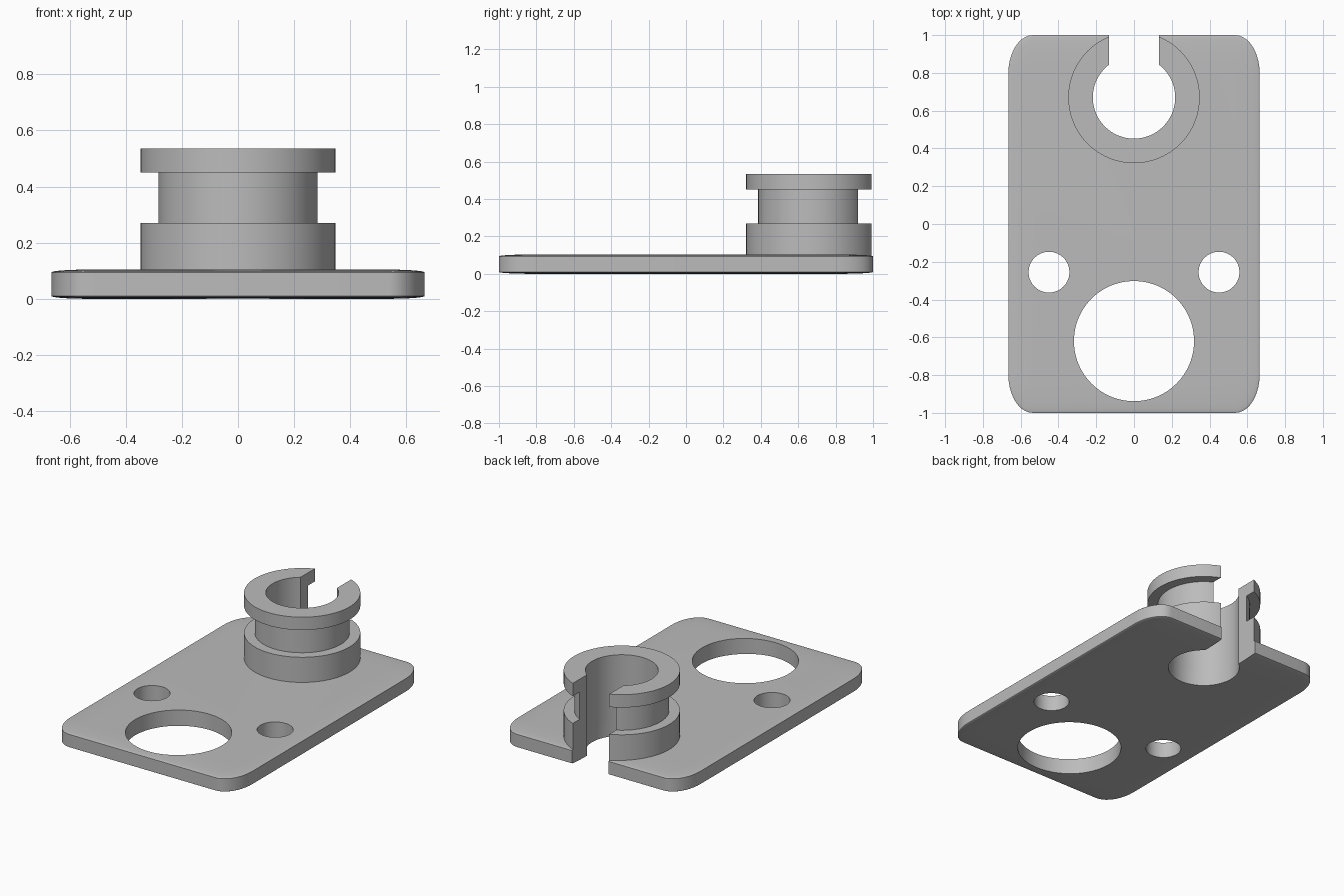
import bpy, bmesh, math
from mathutils import Matrix, Vector

default = bpy.data.objects.get("Cube")
if default:
    bpy.data.objects.remove(default, do_unlink=True)

# Single grey material
grey = bpy.data.materials.new("plain grey")
grey.use_nodes = True
GREY = (0.5, 0.5, 0.5, 1)
grey.diffuse_color = GREY
grey.node_tree.nodes["Principled BSDF"].inputs["Base Color"].default_value = GREY

SEGMENTS = 96
COLLAR_Y = 0.67
THICK = 0.104


def add_object(name, bm):
    bmesh.ops.recalc_face_normals(bm, faces=bm.faces)
    mesh = bpy.data.meshes.new(name)
    bm.to_mesh(mesh)
    bm.free()
    mesh.materials.append(grey)
    obj = bpy.data.objects.new(name, mesh)
    bpy.context.collection.objects.link(obj)
    return obj


def box(name, size, centre):
    bm = bmesh.new()
    bmesh.ops.create_cube(bm, size=1, matrix=Matrix.Translation(centre) @ Matrix.Diagonal((*size, 1)))
    return add_object(name, bm)


def cylinder(name, radius, x, y):
    bm = bmesh.new()
    bmesh.ops.create_cone(bm, cap_ends=True, segments=SEGMENTS, radius1=radius, radius2=radius,
                          depth=2, matrix=Matrix.Translation((x, y, 0.3)))
    return add_object(name, bm)


def rounded_plate(name, half, radii):
    # Bevel in a space where the elliptical rounding is circular, then scale back
    bm = bmesh.new()
    stretch = [2 * h / r for h, r in zip(half, radii)]
    bmesh.ops.create_cube(bm, size=1, matrix=Matrix.Diagonal((*stretch, 1)))
    bmesh.ops.bevel(bm, geom=bm.edges[:], offset=1, offset_type='OFFSET', segments=10,
                    profile=0.5, affect='EDGES')
    bmesh.ops.scale(bm, vec=Vector(radii), verts=bm.verts)
    bmesh.ops.translate(bm, vec=(0, 0, half[2]), verts=bm.verts)
    return add_object(name, bm)


def turned(name, profile, y):
    bm = bmesh.new()
    verts = [bm.verts.new((r, 0, z)) for r, z in profile]
    edges = [bm.edges.new(pair) for pair in zip(verts, verts[1:])]
    bmesh.ops.spin(bm, geom=verts + edges, cent=(0, 0, 0), axis=(0, 0, 1),
                   angle=math.tau, steps=SEGMENTS, use_merge=True)
    bmesh.ops.remove_doubles(bm, verts=bm.verts, dist=1e-5)
    bmesh.ops.translate(bm, vec=(0, y, 0), verts=bm.verts)
    return add_object(name, bm)


def cut(obj, cutters):
    for cutter in cutters:
        mod = obj.modifiers.new("cut", 'BOOLEAN')
        mod.operation = 'DIFFERENCE'
        mod.solver = 'EXACT'
        mod.object = cutter
    bpy.context.view_layer.update()
    result = bpy.data.meshes.new_from_object(obj.evaluated_get(bpy.context.evaluated_depsgraph_get()))
    obj.modifiers.clear()
    obj.data = result
    bpy.ops.object.select_all(action='DESELECT')
    obj.select_set(True)
    bpy.context.view_layer.objects.active = obj
    bpy.ops.object.shade_smooth_by_angle(angle=math.radians(30))


# Base plate with softly pillowed edges
plate = rounded_plate("base_plate", (0.665, 1, THICK / 2), (0.13, 0.2, 0.01))

# Spool-shaped collar with a narrow neck
collar = turned("grooved_collar", [
    (0, 0.09), (0.348, 0.09), (0.348, 0.27), (0.284, 0.27),
    (0.284, 0.45), (0.348, 0.45), (0.348, 0.535), (0, 0.535)], COLLAR_Y)

# Openings
bore = cylinder("bore_cutter", 0.218, 0, COLLAR_Y)
slot = box("slot_cutter", (0.266, 0.5, 2), (0, COLLAR_Y + 0.25, 0.3))
large_hole = cylinder("large_hole_cutter", 0.318, 0, -0.62)
small_holes = [cylinder("small_hole_cutter", 0.108, side * 0.45, -0.255) for side in (-1, 1)]

cut(collar, [bore, slot])
cut(plate, [bore, slot, large_hole, *small_holes])

for cutter in [bore, slot, large_hole, *small_holes]:
    bpy.data.objects.remove(cutter, do_unlink=True)
